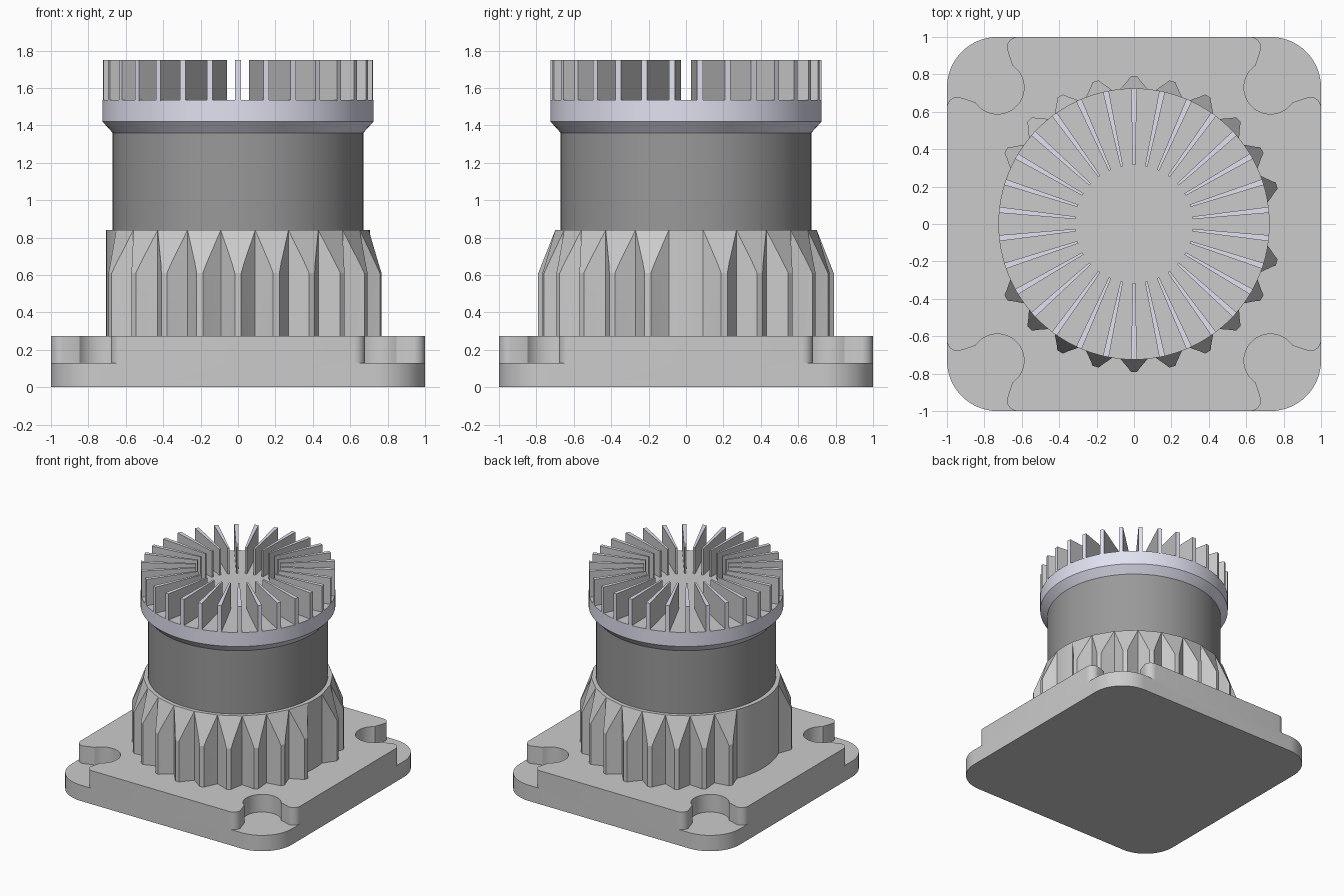
import bpy, bmesh, math
from math import sin, cos, radians, atan2

if "Cube" in bpy.data.objects:
    bpy.data.objects.remove(bpy.data.objects["Cube"])


def material(name, colour):
    m = bpy.data.materials.new(name)
    m.diffuse_color = (*colour, 1)
    m.use_nodes = True
    m.node_tree.nodes["Principled BSDF"].inputs["Base Color"].default_value = m.diffuse_color
    return m


GREY = material("plain_grey", (0.6, 0.6, 0.6))
DARK = material("dark_grey", (0.32, 0.32, 0.32))
SILVER = material("silver", (0.75, 0.76, 0.88))


def finish(name, bm, mats=(), smooth=True):
    bmesh.ops.recalc_face_normals(bm, faces=bm.faces)
    me = bpy.data.meshes.new(name)
    bm.to_mesh(me)
    bm.free()
    ob = bpy.data.objects.new(name, me)
    bpy.context.collection.objects.link(ob)
    for m in mats:
        me.materials.append(m)
    if smooth:
        smooth_edges(ob)
    return ob


def smooth_edges(ob):
    bpy.ops.object.select_all(action='DESELECT')
    ob.select_set(True)
    bpy.context.view_layer.objects.active = ob
    bpy.ops.object.shade_smooth_by_angle(angle=radians(25))


def prism(bm, pts, z0, z1):
    lo = [bm.verts.new((x, y, z0)) for x, y in pts]
    hi = [bm.verts.new((x, y, z1)) for x, y in pts]
    n = len(pts)
    faces = [bm.faces.new(lo[::-1]), bm.faces.new(hi)]
    for i in range(n):
        j = (i + 1) % n
        faces.append(bm.faces.new((lo[i], lo[j], hi[j], hi[i])))
    return faces


def arc(cx, cy, r, a0, a1, n):
    return [(cx + r * cos(radians(a0 + (a1 - a0) * i / n)),
             cy + r * sin(radians(a0 + (a1 - a0) * i / n))) for i in range(n + 1)]


def spin_point(p, a):
    return (p[0] * cos(a) - p[1] * sin(a), p[0] * sin(a) + p[1] * cos(a))


def lathe(name, profile, mats, n=96):
    bm = bmesh.new()
    rings = [[bm.verts.new((r * cos(2 * math.pi * i / n), r * sin(2 * math.pi * i / n), z))
              for i in range(n)] for r, z in profile]
    for a, b in zip(rings, rings[1:]):
        for i in range(n):
            j = (i + 1) % n
            bm.faces.new((a[i], a[j], b[j], b[i]))
    bm.faces.new(rings[0][::-1])
    top = bm.faces.new(rings[-1])
    top.material_index = len(mats) - 1
    return finish(name, bm, mats)


# Base plate: rounded square
R = 0.27
bm = bmesh.new()
outline = []
for k, (sx, sy) in enumerate(((1, 1), (-1, 1), (-1, -1), (1, -1))):
    outline += arc(sx * (1 - R), sy * (1 - R), R, 90 * k, 90 * k + 90, 16)
prism(bm, outline, 0, 0.275)
base = finish("base_plate", bm, smooth=False)

# Keyhole-shaped corner recesses, cut down to z = 0.13
notch = arc(0.62, 0.94, 0.06, 90, 0, 8)
notch += arc(0.73, 0.73, 0.142, 124, 326, 28)
notch += arc(0.94, 0.62, 0.06, 90, 0, 8)
notch += [(1.1, 0.62), (1.1, 1.1), (0.62, 1.1)]
bm = bmesh.new()
for k in range(4):
    prism(bm, [spin_point(p, k * math.pi / 2) for p in notch], 0.13, 0.4)
cutter = finish("corner_cutter", bm, smooth=False)
cutter.hide_render = True
mod = base.modifiers.new("corner_recesses", 'BOOLEAN')
mod.operation = 'DIFFERENCE'
mod.solver = 'EXACT'
mod.object = cutter
bpy.context.view_layer.objects.active = base
bpy.ops.object.modifier_apply(modifier=mod.name)
bpy.data.objects.remove(cutter)
smooth_edges(base)

# Ribbed collar: vertical teeth with sloped tops, plain gaps at four positions
CORE, TIP, Z0, ZS, Z1 = 0.705, 0.79, 0.27, 0.61, 0.84
chord = CORE * cos(radians(7.5))
half = CORE * sin(radians(7.5))
tooth = [(chord, -half), (0.768, -0.033), (TIP, -0.017),
         (TIP, 0.017), (0.768, 0.033), (chord, half)]
bm = bmesh.new()
sectors = []
for k in range(24):
    deg = 15 * k
    plain = deg in (0, 165, 180, 195)
    pts = arc(0, 0, CORE, -7.5, 7.5, 6) if plain else tooth
    columns = []
    for p in pts[:-1]:
        x, y = spin_point(p, radians(deg))
        z = Z1 if plain else Z1 - (p[0] - chord) / (TIP - chord) * (Z1 - ZS)
        columns.append((bm.verts.new((x, y, Z0)), bm.verts.new((x, y, z))))
    sectors.append((plain, columns))
cap = []
for k, (plain, cols) in enumerate(sectors):
    run = cols + [sectors[(k + 1) % 24][1][0]]
    for a, b in zip(run, run[1:]):
        bm.faces.new((a[0], b[0], b[1], a[1]))
    if plain:
        cap += [c[1] for c in cols]
    else:
        bm.faces.new([c[1] for c in run])      # sloped tooth top
        cap.append(cols[0][1])
bm.faces.new(cap)
bm.faces.new([c[0] for s in sectors for c in s[1]][::-1])
ribs = finish("ribbed_collar", bm, smooth=False)
bpy.ops.object.select_all(action='DESELECT')
ribs.select_set(True)
bpy.context.view_layer.objects.active = ribs
bpy.ops.object.shade_smooth_by_angle(angle=radians(5))

# Dark cylindrical body
lathe("body", [(0.67, 0.83), (0.67, 1.36)], [DARK])

# Flared rim with a plain grey floor
lathe("top_rim", [(0.67, 1.36), (0.725, 1.42), (0.725, 1.535)], [SILVER, GREY])

# Radial fins: silver tops and outer edges, grey sides
bm = bmesh.new()
fin = [(0.315, -0.007), (0.725, -0.016), (0.725, 0.016), (0.315, 0.007)]
for k in range(30):
    faces = prism(bm, [spin_point(p, radians(12 * k + 6)) for p in fin], 1.53, 1.75)
    faces[1].material_index = 1
    faces[3].material_index = 1
finish("radial_fins", bm, [GREY, SILVER], smooth=False)
